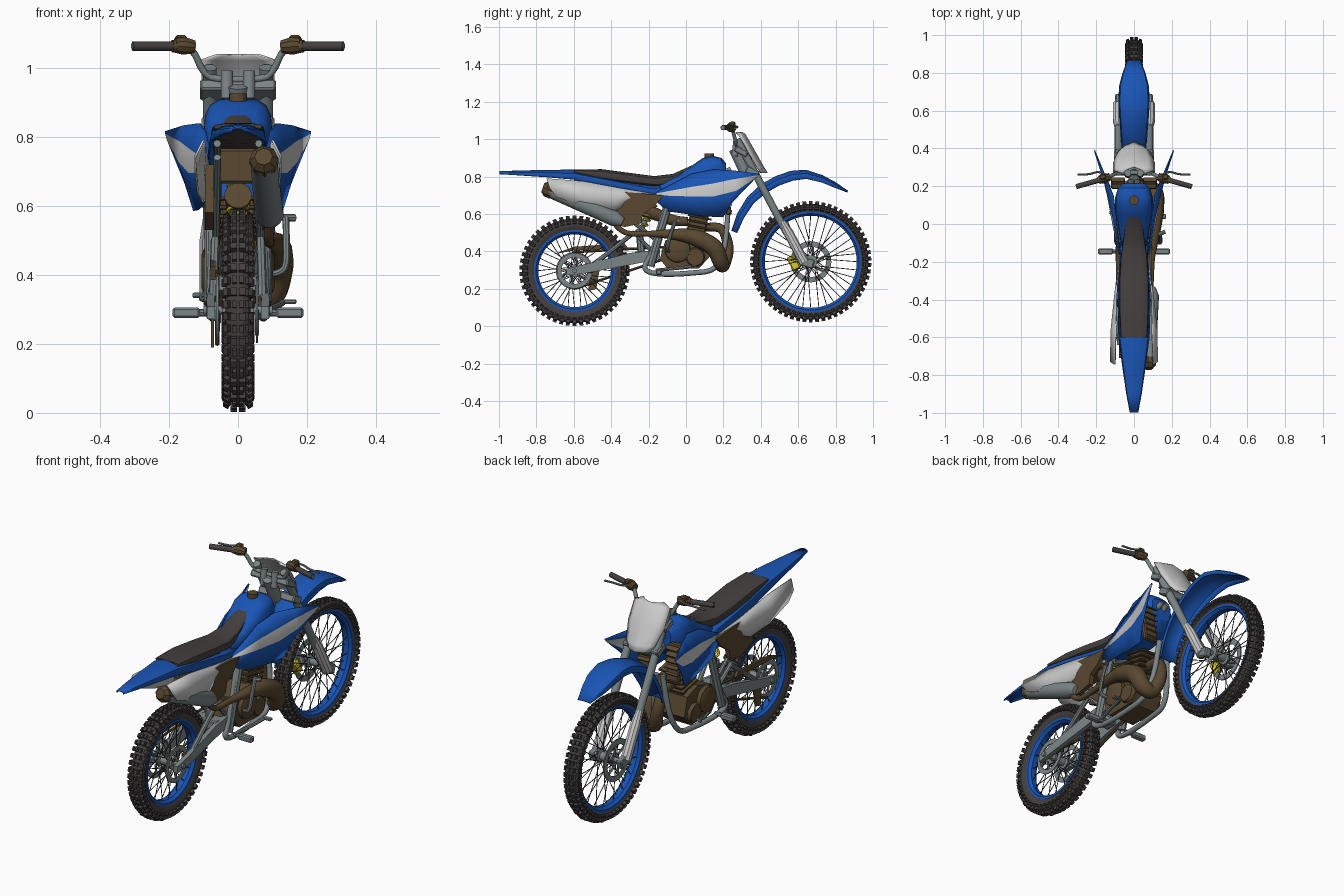
import bpy, bmesh, math
from mathutils import Vector as V, Matrix as M

if "Cube" in bpy.data.objects:
    bpy.data.objects.remove(bpy.data.objects["Cube"])

def material(name, c):
    m = bpy.data.materials.new(name)
    m.diffuse_color = (*c, 1)
    m.use_nodes = True
    m.node_tree.nodes["Principled BSDF"].inputs["Base Color"].default_value = m.diffuse_color
    return m

BLUE = material("blue", (.01, .09, .46))
WHITE = material("white", (.58, .58, .58))
BROWN = material("bronze", (.1, .065, .03))
DARK = material("rubber", (.06, .05, .05))
STEEL = material("steel", (.2, .235, .24))
YELLOW = material("yellow", (.7, .6, .02))

def finish(name, bm, mat, thick=0):
    bmesh.ops.recalc_face_normals(bm, faces=bm.faces)
    me = bpy.data.meshes.new(name)
    bm.to_mesh(me)
    bm.free()
    ob = bpy.data.objects.new(name, me)
    bpy.context.collection.objects.link(ob)
    me.materials.append(mat)
    if thick:
        s = ob.modifiers.new("thickness", 'SOLIDIFY')
        s.thickness, s.offset = thick, 0
    return ob

def loft(name, rings, mat, closed=True, loop=False, thick=0):
    bm = bmesh.new()
    R = [[bm.verts.new(p) for p in r] for r in rings]
    n = len(R[0])
    for i in range(len(R) if loop else len(R) - 1):
        a, b = R[i], R[(i + 1) % len(R)]
        for j in range(n if closed else n - 1):
            k = (j + 1) % n
            bm.faces.new((a[j], a[k], b[k], b[j]))
    if closed and not loop:
        bm.faces.new(R[0])
        bm.faces.new(R[-1])
    return finish(name, bm, mat, thick)

def tube(name, pts, r, mat, n=12, steps=5):
    # swept round tube, smoothed through the points
    P = [V(p) for p in pts]
    rs = list(r) if isinstance(r, (list, tuple)) else [r] * len(P)
    if len(P) > 2 and steps > 1:
        Q, S = [], []
        for i in range(len(P) - 1):
            a, b, c, d = P[max(i - 1, 0)], P[i], P[i + 1], P[min(i + 2, len(P) - 1)]
            for k in range(steps):
                t = k / steps
                Q.append(.5 * (2 * b + (c - a) * t + (2 * a - 5 * b + 4 * c - d) * t * t + (3 * b - a - 3 * c + d) * t ** 3))
                S.append(rs[i] + (rs[i + 1] - rs[i]) * t)
        P, rs = Q + [P[-1]], S + [rs[-1]]
    rings, u = [], None
    for i, p in enumerate(P):
        t = (P[min(i + 1, len(P) - 1)] - P[max(i - 1, 0)]).normalized()
        if u is None:
            u = t.orthogonal()
        u = (u - t * u.dot(t)).normalized()
        w = t.cross(u)
        rings.append([p + rs[i] * (u * math.cos(2 * math.pi * j / n) + w * math.sin(2 * math.pi * j / n)) for j in range(n)])
    return loft(name, rings, mat)

def box(name, c, size, mat, rx=0, bev=.006):
    bm = bmesh.new()
    bmesh.ops.create_cube(bm, size=1, matrix=M.Translation(c) @ M.Rotation(rx, 4, 'X') @ M.Diagonal((*size, 1)))
    if bev:
        bmesh.ops.bevel(bm, geom=bm.edges[:], offset=bev, segments=1, affect='EDGES')
    return finish(name, bm, mat)

def plate(name, outline, x0, x1, mat):
    return loft(name, [[(x, y, z) for y, z in outline] for x in (x0, x1)], mat)

def revolve(name, prof, y, z, mat, n=56):
    rings = []
    for i in range(n):
        a = 2 * math.pi * i / n
        rings.append([(x, y + r * math.cos(a), z + r * math.sin(a)) for x, r in prof])
    return loft(name, rings, mat, loop=True)

def body(name, rows, mat, n=16):
    # rounded-box cross-sections (y, top, bottom, half width)
    rings = []
    for y, t, b, w in rows:
        ring = []
        for j in range(n):
            c, s = math.cos(2 * math.pi * j / n), math.sin(2 * math.pi * j / n)
            f = lambda v: math.copysign(abs(v) ** .6, v)
            ring.append((w * f(c), y, (t + b) / 2 + (t - b) / 2 * f(s)))
        rings.append(ring)
    return loft(name, rings, mat)

# wheels
def wheel(tag, y, z, R, rim, knobs, disc):
    Rt, h = R - .015, R - .015 - rim
    half = [(.024, rim), (.035, rim + .35 * h), (.036, rim + .6 * h), (.029, rim + .85 * h), (.014, Rt)]
    revolve(tag + "_tyre", half + [(-x, r) for x, r in half[::-1]], y, z, DARK)
    bm = bmesh.new()
    for i in range(knobs):
        spin = M.Translation((0, y, z)) @ M.Rotation(2 * math.pi * i / knobs, 4, 'X')
        rows = [(.012, R - .011, .018, 0)] if i % 2 else [(.010, R - .011, .012, 0)]
        rows += [(.031, R - .022, .016, .55), (.036, R - .04, .010, 1.2)]
        for x, r, w, tilt in rows:
            for s in (-1, 1):
                bmesh.ops.create_cube(bm, size=1, matrix=spin @ M.Translation((s * x, 0, r)) @ M.Rotation(s * tilt, 4, 'Y') @ M.Diagonal((w, .021, .022, 1)))
    finish(tag + "_tyre_knobs", bm, DARK)
    revolve(tag + "_rim", [(.028, rim + .004), (.028, rim - .008), (.014, rim - .02), (-.014, rim - .02), (-.028, rim - .008), (-.028, rim + .004)], y, z, BLUE)
    tube(tag + "_hub", [(-.045, y, z), (-.035, y, z), (-.03, y, z), (.03, y, z), (.035, y, z), (.045, y, z)], [.035, .035, .022, .022, .035, .035], STEEL, 20, 1)
    tube(tag + "_axle", [(-.1, y, z), (.1, y, z)], .013, STEEL)
    bm = bmesh.new()
    for i in range(36):
        s = 1 if i % 2 else -1
        a = 2 * math.pi * i / 36
        b = a + (.55 if i % 4 < 2 else -.55)
        p = V((s * .036, y + .033 * math.cos(b), z + .033 * math.sin(b)))
        q = V((s * .006, y + (rim - .015) * math.cos(a), z + (rim - .015) * math.sin(a)))
        d = q - p
        bmesh.ops.create_cone(bm, segments=5, radius1=.0022, radius2=.0022, depth=d.length, cap_ends=True,
                              matrix=M.Translation((p + q) / 2) @ d.to_track_quat('Z', 'Y').to_matrix().to_4x4())
    finish(tag + "_spokes", bm, DARK)
    # discs / sprocket: ring with arms
    for x, r, label in disc:
        revolve(tag + label, [(x - .003, r), (x + .003, r), (x + .003, r * .74), (x - .003, r * .74)], y, z, STEEL, 40)
        for i in range(6):
            a = i * math.pi / 3
            tube(tag + label + "_arm", [(x, y + .03 * math.cos(a), z + .03 * math.sin(a)), (x, y + r * .77 * math.cos(a + .4), z + r * .77 * math.sin(a + .4))], .006, STEEL, 6)

wheel("front_wheel", .667, .345, .324, .266, 58, [(-.055, .11, "_disc")])
wheel("rear_wheel", -.596, .297, .295, .214, 50, [(.055, .095, "_disc"), (-.06, .1, "_sprocket")])
box("front_caliper", (-.06, .575, .34), (.035, .045, .08), YELLOW, .5)
box("rear_caliper", (.058, -.52, .31), (.03, .05, .05), BROWN)

# fenders
U = [-1, -.9, -.5, 0, .5, .9, 1]
def fender(name, rows, aim=None):
    g = []
    for y, z, w, d in rows:
        n = V((0, aim[0] - y, aim[1] - z)).normalized() if aim else V((0, 0, -1))
        g.append([V((w * u, y, z)) + n * d * (1 if abs(u) == 1 else u * u * .5) for u in U])
    return loft(name, g, BLUE, closed=False, thick=.006)

fender("front_fender", [(.245, .51, .05, .03), (.275, .60, .055, .04), (.33, .69, .06, .045), (.40, .755, .065, .05), (.48, .80, .07, .05), (.56, .828, .076, .05),
                        (.64, .834, .08, .045), (.73, .805, .077, .035), (.80, .767, .06, .025), (.865, .722, .035, .006)], (.667, .345))
fender("rear_fender", [(-.997, .826, .02, .012), (-.9, .83, .038, .022), (-.75, .833, .06, .035), (-.6, .835, .08, .05), (-.42, .805, .085, .06), (-.2, .765, .078, .07), (-.06, .75, .07, .07)])

# seat, tank
body("seat", [(-.6, .838, .82, .07), (-.45, .84, .78, .078), (-.3, .82, .76, .078), (-.17, .803, .745, .07), (-.07, .815, .75, .055), (.02, .855, .79, .045), (.065, .875, .83, .035)], DARK)
body("tank", [(-.14, .77, .69, .06), (-.04, .81, .67, .08), (.04, .865, .67, .093), (.09, .9, .68, .1), (.14, .912, .69, .1), (.19, .9, .72, .085), (.215, .87, .76, .06)], BLUE)
tube("fuel_cap", [(0, .125, .9), (0, .125, .925)], .026, BROWN, 14)

# number plate
loft("number_plate", [[(w * u, y - .035 * u * u, z) for u in (-1, -.7, 0, .7, 1)] for y, z, w in
     [(.302, 1.037, .06), (.318, 1.022, .105), (.37, .93, .105), (.415, .85, .085), (.435, .82, .06)]], WHITE, closed=False, thick=.006)

# shrouds with white stripe, points (y, z, x)
SHROUD = [[(-.15, .72, .075), (.03, .815, .095), (.15, .838, .11), (.26, .832, .155), (.39, .815, .209)],
          [(-.16, .71, .078), (.03, .745, .11), (.14, .762, .135), (.25, .785, .165), (.387, .808, .208)],
          [(-.165, .70, .078), (0, .695, .112), (.15, .695, .14), (.27, .725, .168), (.375, .795, .205)],
          [(-.15, .66, .08), (-.1, .615, .09), (.1, .587, .117), (.2, .585, .127), (.25, .665, .152)]]
fork = lambda z: .62 - (z - .345) * .53
for s in (-1, 1):
    side = "right_" if s > 0 else "left_"
    ob = loft(side + "shroud", [[(s * x, y, z) for y, z, x in row] for row in SHROUD], BLUE, closed=False, thick=.006)
    ob.data.materials.append(WHITE)
    for p in list(ob.data.polygons)[4:8]:
        p.material_index = 1
    # radiator with fins
    box(side + "radiator", (s * .085, .215, .70), (.075, .03, .21), BROWN, .15)
    for k in range(6):
        box(side + "radiator_louvre", (s * .085, .235, .62 + k * .033), (.07, .025, .006), BROWN, -.5, 0)
    # white side panel
    loft(side + "side_panel", [[(s * x, y, z) for y, z, x in row] for row in (
        [(-.745, .79, .1), (-.55, .775, .095), (-.33, .735, .09), (-.15, .705, .075)],
        [(-.73, .74, .125), (-.55, .71, .12), (-.36, .685, .1), (-.2, .69, .08)],
        [(-.69, .69, .122), (-.54, .635, .116), (-.4, .61, .1), (-.3, .655, .085)])], WHITE, closed=False, thick=.006)
    # brown lower airbox cover
    plate(side + "airbox_cover", [(-.44, .58), (-.35, .72), (-.12, .7), (-.17, .64), (-.23, .6), (-.24, .55), (-.33, .53)], s * .07, s * .095, BROWN)
    # fork
    x = s * .082
    tube(side + "fork_upper", [(x, fork(1.0), 1.0), (x, fork(.5), .5)], .02, STEEL, 16)
    tube(side + "fork_lower", [(x, fork(.6), .6), (x, fork(.33), .33)], .018, STEEL, 16)
    tube(side + "fork_guard", [(x * 1.04, fork(.56) + .008, .56), (x * 1.04, fork(.5) + .01, .5), (x * 1.04, fork(.34) + .01, .34)], [.018, .027, .027], WHITE, 10, 1)
    box(side + "axle_clamp", (x, .648, .34), (.035, .075, .05), STEEL, -.3)
    # handlebar controls
    tube(side + "grip", [(s * .305, .198, 1.062), (s * .185, .232, 1.062)], .014, DARK)
    tube(side + "grip_collar", [(s * .19, .231, 1.062), (s * .18, .234, 1.062)], .019, BROWN)
    tube(side + "control_housing", [(s * .182, .234, 1.064), (s * .16, .24, 1.064), (s * .128, .25, 1.06)], [.022, .027, .02], BROWN, 10, 1)
    box(side + "reservoir", (s * .165, .25, 1.083), (.035, .03, .022), BROWN)
    tube(side + "lever", [(s * .15, .262, 1.07), (s * .19, .275, 1.066), (s * .24, .264, 1.06), (s * .298, .262, 1.057)], .0055, STEEL, 8)
    tube(side + "bar_clamp", [(s * .032, .26, .91), (s * .032, .27, .99)], .018, STEEL)
    # frame tubes
    tube(side + "cradle", [(s * .02, .225, .62), (s * .045, .205, .42), (s * .065, .15, .31), (s * .07, .03, .285), (s * .075, -.14, .28), (s * .08, -.22, .31), (s * .075, -.18, .4), (s * .07, -.12, .6), (s * .06, -.08, .7), (s * .03, .1, .77), (s * .015, .24, .84)], .014, STEEL)
    tube(side + "pivot_plate", [(s * .078, -.19, .32), (s * .075, -.1, .63)], .021, STEEL, 8)
    tube(side + "subframe", [(s * .06, -.1, .69), (s * .06, -.6, .78)], .011, STEEL, 8)
    tube(side + "subframe_strut", [(s * .065, -.17, .47), (s * .06, -.52, .74)], .011, STEEL, 8)
    # swingarm
    loft(side + "swingarm", [[(s * (x + dx), y, z + dz) for dx, dz in ((-.012, -h), (.012, -h), (.012, h), (-.012, h))]
         for x, y, z, h in ((.078, -.64, .29, .018), (.08, -.55, .305, .024), (.066, -.3, .36, .032), (.062, -.14, .385, .026))], STEEL)
    tube(side + "swingarm_brace", [(s * .072, -.5, .325), (s * .066, -.28, .5), (s * .055, -.19, .41)], .013, STEEL, 8, 1)
    # foot peg
    tube(side + "peg_stem", [(s * .07, -.145, .29), (s * .12, -.145, .29)], .011, STEEL, 8)
    box(side + "foot_peg", (s * .15, -.145, .29), (.08, .032, .03), STEEL)
    # engine covers
    tube(side + "clutch_cover", [(s * .07, -.045, .41), (s * .098, -.045, .41), (s * .105, -.045, .41)], [.07, .066, .05], BROWN, 24, 1)
    tube(side + "ignition_cover", [(s * .07, .05, .37), (s * .095, .05, .37)], [.055, .045], BROWN, 20)

# steering
tube("handlebar", [(x, y, z) for x, y, z in [(-.307, .198, 1.062), (-.17, .237, 1.062), (-.13, .25, 1.045), (-.1, .265, .99), (-.06, .27, .968), (.06, .27, .968), (.1, .265, .99), (.13, .25, 1.045), (.17, .237, 1.062), (.307, .198, 1.062)]], .01, STEEL)
box("upper_triple_clamp", (0, .295, .935), (.22, .075, .035), STEEL, -.49)
box("lower_triple_clamp", (0, .355, .825), (.21, .075, .04), STEEL, -.49)
tube("steering_head", [(0, .26, .95), (0, .32, .82)], .032, STEEL, 16)

# airbox and shock
box("airbox", (0, -.33, .715), (.12, .2, .1), BROWN)
tube("shock_body", [(0, -.245, .5), (0, -.15, .73)], .014, STEEL)
a, b = V((0, -.235, .545)), V((0, -.165, .70))
d = (b - a).normalized()
e = d.cross(V((1, 0, 0)))
tube("shock_spring", [a + (b - a) * i / 72 + .029 * (V((1, 0, 0)) * math.cos(i * math.pi / 6) + e * math.sin(i * math.pi / 6)) for i in range(73)], .0065, YELLOW, 6, 1)
tube("shock_link", [(0, -.25, .52), (0, -.24, .4), (0, -.18, .34)], .02, STEEL, 8, 1)
box("swingarm_bridge", (0, -.24, .375), (.13, .07, .05), STEEL)

# engine
plate("crankcase", [(-.14, .36), (-.11, .46), (.01, .5), (.1, .47), (.125, .37), (.07, .31), (-.1, .31)], -.078, .078, BROWN)
box("cylinder", (0, .06, .54), (.1, .1, .16), BROWN, -.2)
for k in range(5):
    box("cylinder_fin", (0, .055 + k * .006, .505 + k * .026), (.13, .13, .01), BROWN, -.2, .002)
tube("carburettor", [(0, .01, .56), (0, -.08, .57), (0, -.24, .63)], [.024, .03, .04], BROWN)

# exhaust
tube("expansion_chamber", [(0, .1, .53), (0, .19, .52), (.01, .225, .42), (.045, .2, .33), (.095, .185, .345), (.112, .15, .42), (.112, .06, .47), (.108, -.04, .49), (.095, -.18, .495), (.09, -.32, .5), (.092, -.39, .56)],
     [.022, .025, .03, .036, .042, .048, .046, .032, .016, .014, .016], BROWN, 16)
tube("silencer", [(.092, -.34, .555), (.09, -.38, .575), (.075, -.73, .728)], [.025, .043, .04], STEEL, 12, 1)
tube("silencer_tip", [(.076, -.715, .722), (.075, -.745, .735), (.074, -.765, .742)], [.042, .042, .026], BROWN, 8, 1)

# chain drive
tube("chain_upper", [(-.06, -.1, .425), (-.06, -.6, .397)], .007, BROWN, 6)
tube("chain_lower", [(-.06, -.1, .365), (-.06, -.6, .2)], .007, BROWN, 6)
tube("drive_sprocket", [(-.055, -.1, .395), (-.065, -.1, .395)], .032, STEEL, 16)
plate("chain_guard", [(-.71, .385), (-.6, .425), (-.33, .445), (-.31, .42), (-.6, .405)], -.08, -.065, BROWN)
plate("chain_guide", [(-.53, .29), (-.46, .31), (-.48, .2), (-.52, .19)], -.078, -.07, BROWN)

# pedals
tube("kick_starter", [(.09, -.09, .4), (.135, -.1, .42), (.14, -.08, .5), (.138, -.055, .565)], .01, STEEL, 8)
tube("kick_starter_foot", [(.13, -.055, .565), (.165, -.04, .565)], .011, STEEL, 8)
tube("brake_pedal", [(.09, -.16, .3), (.115, -.05, .31), (.13, .04, .32)], .009, STEEL, 8)
box("brake_pedal_pad", (.145, .04, .322), (.05, .025, .012), STEEL, 0, .003)
tube("gear_lever", [(-.09, -.06, .33), (-.105, .0, .33), (-.105, .05, .34), (-.13, .06, .34)], .008, STEEL, 8)

# smooth shading with crisp edges
for o in bpy.context.scene.objects:
    o.select_set(True)
    bpy.context.view_layer.objects.active = o
bpy.ops.object.shade_smooth_by_angle(angle=math.radians(32))
